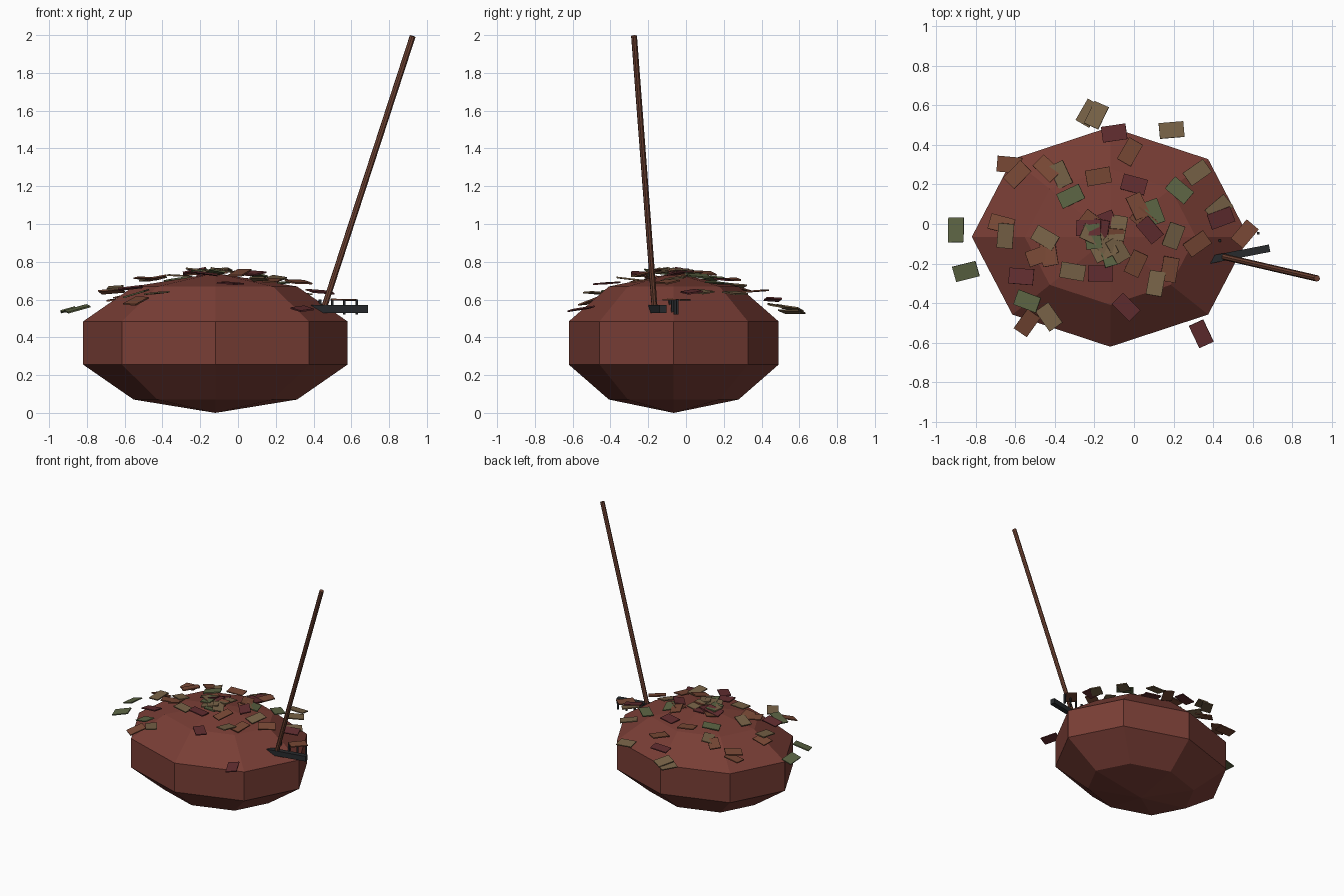
import bpy, math, random
from mathutils import Vector, Euler

if "Cube" in bpy.data.objects:
    bpy.data.objects.remove(bpy.data.objects["Cube"])

random.seed(7)


def material(name, rgb):
    m = bpy.data.materials.new(name)
    m.diffuse_color = (*[c ** 2.2 for c in rgb], 1)
    m.use_nodes = True
    m.node_tree.nodes["Principled BSDF"].inputs["Base Color"].default_value = m.diffuse_color
    return m


def finish(name, mat):
    ob = bpy.context.object
    ob.name = name
    ob.data.materials.append(mat)
    return ob


def box(name, loc, size, rot, mat):
    bpy.ops.mesh.primitive_cube_add(size=1, location=loc, rotation=rot)
    ob = finish(name, mat)
    ob.scale = size
    return ob


# Leaf heap: coarse flattened sphere
CX, CY, RX, RY, RZ = -0.12, -0.065, 0.736, 0.584, 0.37
bpy.ops.mesh.primitive_uv_sphere_add(segments=8, ring_count=5, radius=1,
                                     location=(CX, CY, RZ))
heap = finish("leaf_heap", material("heap_red", (0.47, 0.25, 0.22)))
heap.scale = (RX, RY, RZ)

# Loose leaves, by colour: x, y, heading in degrees
leaves = {
    "tan": ((0.46, 0.38, 0.28), [
        (-.23, .56, 60), (-.19, .55, 65), (.19, .475, 5), (-.37, .25, -65),
        (.32, .26, 35), (.43, .08, 40), (-.65, -.06, 85), (-.43, -.47, -55),
        (.11, -.3, 80), (-.45, -.07, -30), (.2, -.06, 70), (-.31, -.24, -10),
        (-.08, -.02, 80), (-.12, -.1, 50), (-.08, -.13, -60)]),
    "green": ((0.36, 0.39, 0.27), [
        (-.9, -.03, 90), (-.85, -.24, 15), (-.54, -.39, -20),
        (-.32, .14, 25), (.23, .17, -40), (.1, .06, -70)]),
    "red": ((0.38, 0.19, 0.2), [
        (-.1, .46, 8), (0, .2, -15), (.34, -.555, -65), (-.57, -.265, -5),
        (-.04, -.42, -45), (-.23, -.02, 0), (-.17, -.25, 0), (.44, .03, 20),
        (.08, -.03, -50)]),
    "brown": ((0.47, 0.29, 0.22), [
        (-.02, .365, 60), (-.63, .3, -5), (-.59, .25, 45), (-.67, 0, -15),
        (-.54, -.5, 55), (.18, -.23, 80), (.01, -.2, 65), (.32, -.1, 35),
        (.56, -.05, 50), (.02, .09, -65), (.05, .02, -40), (-.44, .28, -45),
        (-.43, -.15, -80), (-.48, -.16, 20), (-.18, .24, 10)]),
}
# A few more scattered near the crown
for rgb, spots in leaves.values():
    for _ in range(2):
        spots.append((CX + random.uniform(-.1, .12), CY + random.uniform(-.1, .1),
                      random.uniform(-90, 90)))

for colour, (rgb, spots) in leaves.items():
    mat = material("leaf_" + colour, rgb)
    for x, y, heading in spots:
        u2 = ((x - CX) / RX) ** 2 + ((y - CY) / RY) ** 2
        z = 0.752 - 0.18 * u2 + random.uniform(-.008, .008)
        # tip outward slightly, with some scatter
        normal = Vector(((x - CX) * 0.3, (y - CY) * 0.3, 1))
        normal += Vector((random.uniform(-.2, .2), random.uniform(-.2, .2), 0))
        spin = Euler((0, 0, math.radians(heading))).to_quaternion()
        tilt = Vector((0, 0, 1)).rotation_difference(normal)
        box("leaf_" + colour, (x, y, z), (0.125, 0.08, 0.008),
            (tilt @ spin).to_euler(), mat)

# Rake handle
wood = material("handle_wood", (0.45, 0.28, 0.22))
foot, tip = Vector((.45, -.165, .54)), Vector((.925, -.275, 1.995))
axis = tip - foot
bpy.ops.mesh.primitive_cylinder_add(
    vertices=8, radius=0.016, depth=axis.length, location=(foot + tip) / 2,
    rotation=axis.to_track_quat('Z', 'Y').to_euler())
finish("rake_handle", wood)

# Rake head bar and tines
metal = material("rake_metal", (0.17, 0.18, 0.19))
yaw = math.radians(11)
along = Vector((math.cos(yaw), math.sin(yaw), 0))
side = Vector((-math.sin(yaw), math.cos(yaw), 0))
head = Vector((.45, -.168, .55))
box("rake_head", head, (0.48, 0.038, 0.04), (0, 0, yaw), metal)
for i in range(-3, 4):
    box("rake_tine", head + along * (i * 0.066) + side * 0.085 + Vector((0, 0, .01)),
        (0.012, 0.012, 0.08), (0, 0, yaw), metal)
